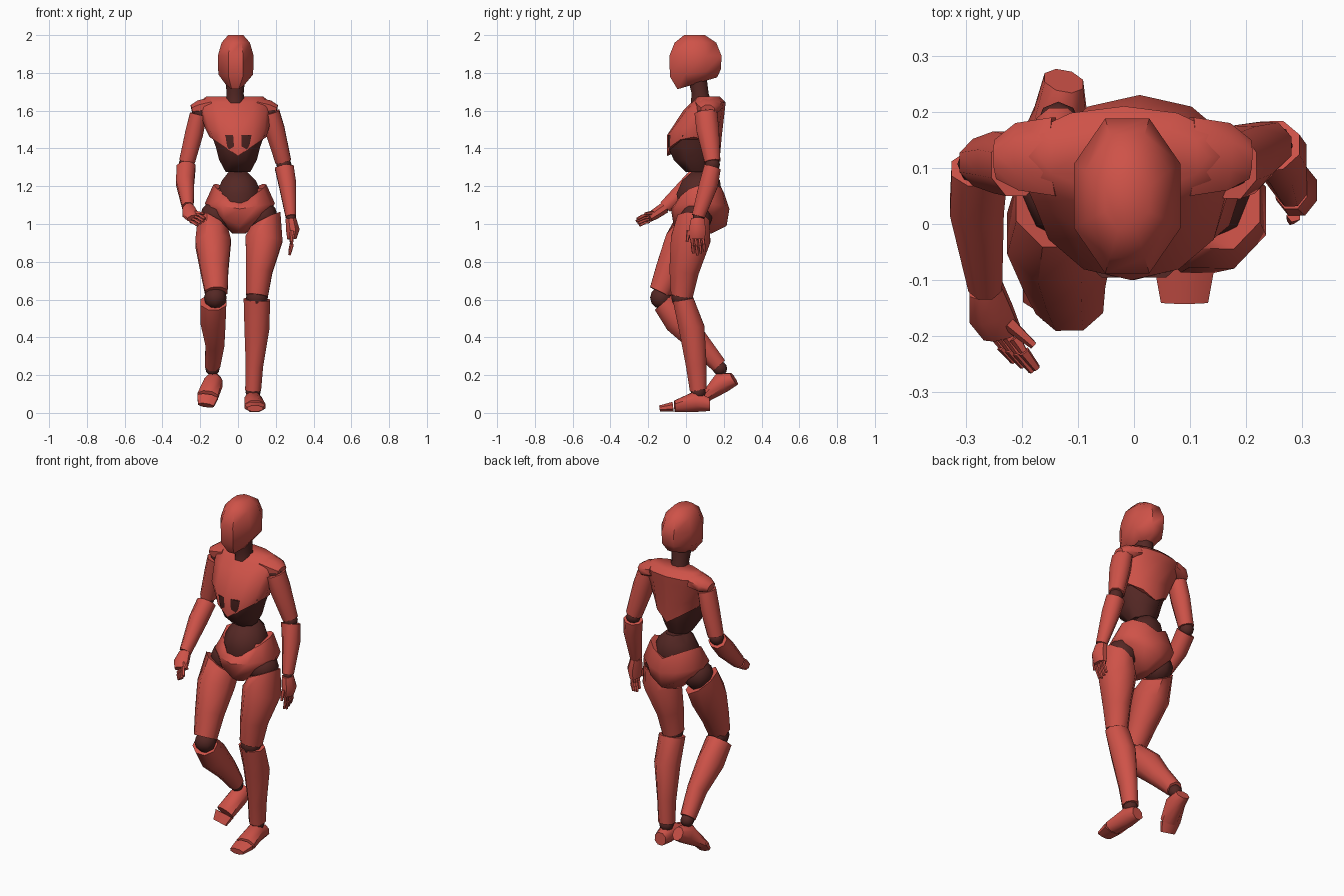
import bpy
import bmesh
import math
from mathutils import Vector

cube = bpy.data.objects.get("Cube")
if cube:
    bpy.data.objects.remove(cube, do_unlink=True)


def make_material(name, colour):
    mat = bpy.data.materials.new(name)
    mat.use_nodes = True
    mat.diffuse_color = colour
    shader = next(n for n in mat.node_tree.nodes if n.type == "BSDF_PRINCIPLED")
    shader.inputs["Base Color"].default_value = colour
    shader.inputs["Roughness"].default_value = .6
    return mat


RED = make_material("red_shell", (.62, .085, .065, 1))
DARK = make_material("dark_joint", (.09, .021, .018, 1))
UP = Vector((0, 0, 1))


def finish(obj, material):
    obj.data.materials.append(material)
    bpy.ops.object.select_all(action="DESELECT")
    obj.select_set(True)
    bpy.context.view_layer.objects.active = obj
    bpy.ops.object.shade_smooth_by_angle(angle=math.radians(50))
    return obj


def loft(name, stations, material=RED, sides=8, axis=None, pointed=False):
    """Skin rings of (x, y, z, half width, half depth, slope x, slope y, vee)."""
    ends = [Vector(s[:3]) for s in (stations[0], stations[-1])]
    along = (axis or ends[1] - ends[0]).normalized()
    side = Vector((0, 1, 0)) if abs(along.x) > .9 else Vector((1, 0, 0))
    side = (side - along * side.dot(along)).normalized()
    depth = along.cross(side)
    phase = 0 if pointed else .5
    grow = 1 if pointed else 1 / math.cos(math.pi / sides)

    bm = bmesh.new()
    rings = []
    for station in stations:
        values = list(station) + [0] * (8 - len(station))
        centre = Vector(values[:3])
        half_w, half_d, slope_x, slope_y, vee = values[3:]
        ring = []
        for i in range(sides):
            a = math.tau * (i + phase) / sides
            off = grow * (side * half_w * math.cos(a) + depth * half_d * math.sin(a))
            lift = slope_x * off.x + slope_y * off.y - vee * (1 - abs(math.cos(a)))
            ring.append(bm.verts.new(centre + off + UP * lift))
        rings.append(ring)
    for low, high in zip(rings, rings[1:]):
        for i in range(sides):
            j = (i + 1) % sides
            bm.faces.new((low[i], low[j], high[j], high[i]))
    bm.faces.new(rings[0])
    bm.faces.new(rings[-1])
    bmesh.ops.recalc_face_normals(bm, faces=bm.faces)
    mesh = bpy.data.meshes.new(name)
    bm.to_mesh(mesh)
    bm.free()
    obj = bpy.data.objects.new(name, mesh)
    bpy.context.collection.objects.link(obj)
    return finish(obj, material)


def joint(name, centre, radius):
    bpy.ops.mesh.primitive_uv_sphere_add(
        segments=8, ring_count=6, radius=radius, location=centre)
    obj = bpy.context.object
    obj.name = name
    return finish(obj, DARK)


def fingers(label, root, spread, reach, curl, thumb):
    """Four jointed fingers fanned along spread, plus a thumb."""
    root, spread, reach, curl = map(Vector, (root, spread, reach, curl))
    for i, finger in enumerate(("index", "middle", "ring", "little")):
        base = root + spread * (i - 1.5)
        length = 1 - .12 * abs(i - 1)
        middle = base + reach * .5 * length
        tip = base + reach * length + curl
        for part, a, b in (("base", base, middle), ("tip", middle, tip)):
            loft(f"{label}_{finger}_finger_{part}",
                 [(*a, .009, .008), (*b, .006, .006)], sides=5)
    base = root - spread * 2 - reach * .5
    loft(f"{label}_thumb",
         [(*base, .011, .01), (*(base + Vector(thumb)), .006, .006)], sides=5)


# Head and neck
loft("head", [(-.015, .06, 1.745, .045, .105, 0, .3),
              (-.012, .05, 1.8, .092, .135, 0, .15),
              (-.012, .05, 1.89, .095, .138),
              (-.012, .05, 1.96, .075, .11),
              (-.012, .045, 2, .04, .055)], axis=UP)
loft("neck", [(-.015, .08, 1.64, .05, .055),
              (-.015, .075, 1.69, .045, .045),
              (-.015, .06, 1.77, .052, .05)], DARK, axis=UP)

# Torso
loft("chest", [(0, .04, 1.46, .15, .14, 0, 0, .1),
               (-.005, .045, 1.51, .17, .145, 0, 0, .04),
               (-.015, .095, 1.6, .19, .11),
               (-.018, .12, 1.645, .19, .09),
               (-.018, .12, 1.675, .15, .06)], sides=12, axis=UP, pointed=True)
loft("ribs", [(0, .06, 1.275, .065, .06),
              (0, .04, 1.34, .1, .105),
              (0, .035, 1.41, .118, .13),
              (0, .035, 1.47, .14, .13)], DARK, axis=UP)
loft("belly", [(.005, .07, 1.05, .1, .1),
               (.005, .07, 1.16, .12, .12),
               (.005, .08, 1.23, .09, .1),
               (0, .09, 1.275, .05, .06)], DARK, axis=UP)
loft("pelvis", [(.005, .065, .95, .035, .07),
                (.01, .075, 1.07, .165, .14, 0, 0, .08),
                (.01, .075, 1.11, .185, .155, 0, 0, .03),
                (.01, .08, 1.21, .14, .125, 0, .2, .08)],
     sides=12, axis=UP, pointed=True)

# Shoulder caps and ball joints on both sides
for label, s in (("left", 1), ("right", -1)):
    loft(f"{label}_shoulder_cap", [(s * .12 - .02, .12, 1.63, .07, .04),
                                   (s * .185 - .02, .12, 1.615, .06, .04),
                                   (s * .225 - .02, .115, 1.605, .035, .025)])
    joint(f"{label}_shoulder_joint", (s * .18 - .015, .105, 1.59), .045)
    joint(f"{label}_hip_joint", (s * .12 + .005, .055, 1.04), .085)

# Left arm, hanging
loft("left_upper_arm", [(.17, .105, 1.59, .05, .06),
                        (.195, .115, 1.5, .052, .06),
                        (.24, .14, 1.33, .042, .042)])
joint("left_elbow", (.243, .14, 1.315), .04)
loft("left_forearm", [(.245, .14, 1.3, .05, .045),
                      (.262, .12, 1.21, .046, .05),
                      (.28, .065, 1.04, .028, .035)])
joint("left_wrist", (.281, .062, 1.035), .026)
loft("left_hand", [(.28, .062, 1.03, .028, .035),
                   (.29, .06, .97, .036, .045),
                   (.285, .06, .92, .024, .04)])
fingers("left", (.285, .06, .925), (0, .02, 0), (0, .01, -.08), (-.012, 0, -.01),
        (-.005, -.01, -.06))

# Right arm, swung forward
loft("right_upper_arm", [(-.21, .105, 1.58, .045, .055),
                         (-.232, .11, 1.48, .048, .055),
                         (-.27, .11, 1.33, .042, .042)])
joint("right_elbow", (-.275, .107, 1.315), .04)
loft("right_forearm", [(-.275, .1, 1.3, .05, .045),
                       (-.28, .03, 1.22, .048, .05),
                       (-.265, -.11, 1.09, .03, .035)])
joint("right_wrist", (-.264, -.115, 1.085), .026)
loft("right_hand", [(-.264, -.115, 1.085, .03, .03),
                    (-.255, -.16, 1.055, .04, .028),
                    (-.235, -.195, 1.03, .034, .02)])
fingers("right", (-.23, -.2, 1.03), (-.012, .002, -.012), (.035, -.055, -.01),
        (.008, -.006, -.012), (.045, -.04, -.005))

# Left leg, bearing the weight
loft("left_thigh", [(.145, .04, 1.02, .08, .085, .6),
                    (.138, .025, .92, .098, .105),
                    (.112, -.01, .75, .07, .078),
                    (.1, -.022, .62, .058, .058)])
joint("left_knee", (.1, -.02, .61), .058)
loft("left_shin", [(.1, -.015, .6, .07, .055),
                   (.1, .03, .45, .066, .068),
                   (.087, .055, .25, .046, .055),
                   (.08, .065, .12, .042, .045)])
joint("left_ankle", (.08, .065, .11), .04)
loft("left_foot", [(.08, .125, .045, .034, .035),
                   (.08, .05, .06, .046, .055),
                   (.09, -.06, .035, .055, .03)])
loft("left_toes", [(.09, -.068, .033, .055, .026),
                   (.09, -.14, .023, .042, .016)])

# Right leg, trailing with a bent knee
loft("right_thigh", [(-.13, .04, 1, .08, .09, -.6),
                     (-.132, -.015, .9, .094, .1),
                     (-.125, -.085, .76, .074, .076),
                     (-.115, -.138, .64, .06, .058)])
joint("right_knee", (-.12, -.13, .61), .06)
loft("right_shin", [(-.13, -.12, .585, .068, .06),
                    (-.132, -.04, .49, .066, .078),
                    (-.122, .07, .37, .05, .058),
                    (-.135, .175, .25, .04, .042)])
joint("right_ankle", (-.135, .18, .235), .038)
loft("right_foot", [(-.125, .255, .18, .035, .036),
                    (-.13, .19, .16, .048, .055),
                    (-.16, .11, .09, .055, .03)])
loft("right_toes", [(-.161, .105, .084, .055, .027),
                    (-.17, .075, .04, .042, .017)])
